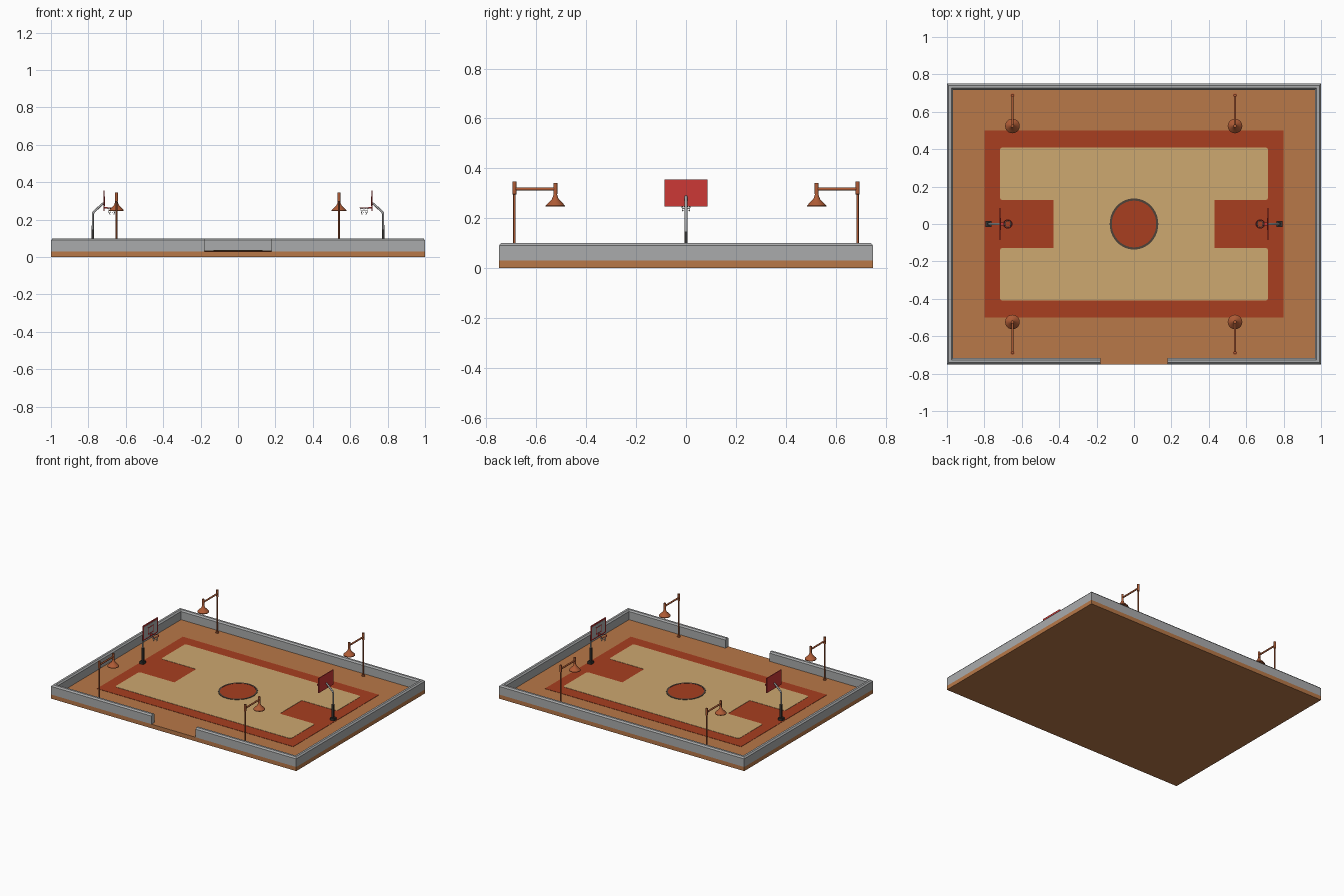
import bpy, bmesh, math
from mathutils import Vector

if "Cube" in bpy.data.objects:
    bpy.data.objects.remove(bpy.data.objects["Cube"])


def material(name, rgb):
    lin = [(c / 255 / 12.92) if c < 11 else ((c / 255 + 0.055) / 1.055) ** 2.4 for c in rgb]
    m = bpy.data.materials.new(name)
    m.diffuse_color = (*lin, 1)
    m.use_nodes = True
    m.node_tree.nodes["Principled BSDF"].inputs["Base Color"].default_value = m.diffuse_color
    return m


CLAY = material("clay_orange", (184, 120, 72))
RED = material("court_red", (168, 62, 32))
TAN = material("court_tan", (205, 168, 112))
GREY = material("wall_grey", (170, 171, 172))
DARK = material("dark_metal", (52, 50, 48))
LINE = material("circle_line", (78, 66, 56))
COPPER = material("lamp_copper", (176, 92, 54))
BOARD = material("board_red", (204, 56, 54))
WHITE = material("net_white", (205, 203, 200))


def finish(name, bm, mat, smooth=False):
    bmesh.ops.recalc_face_normals(bm, faces=bm.faces)
    me = bpy.data.meshes.new(name)
    bm.to_mesh(me)
    bm.free()
    me.materials.append(mat)
    ob = bpy.data.objects.new(name, me)
    bpy.context.collection.objects.link(ob)
    if smooth:
        bpy.context.view_layer.objects.active = ob
        ob.select_set(True)
        bpy.ops.object.shade_smooth_by_angle(angle=math.radians(35))
        ob.select_set(False)
    return ob


def box(name, x0, x1, y0, y1, z0, z1, mat):
    bm = bmesh.new()
    bmesh.ops.create_cube(bm, size=1)
    for v in bm.verts:
        v.co = ((x0 + x1) / 2 + v.co.x * abs(x1 - x0),
                (y0 + y1) / 2 + v.co.y * abs(y1 - y0),
                (z0 + z1) / 2 + v.co.z * (z1 - z0))
    return finish(name, bm, mat)


def lathe(name, profile, centre, mat, n=24, close=False, sy=1.0):
    """Spin (radius, z) points around a vertical axis."""
    bm = bmesh.new()
    rings = [[bm.verts.new((centre[0] + r * math.cos(2 * math.pi * i / n),
                            centre[1] + sy * r * math.sin(2 * math.pi * i / n), z))
              for i in range(n)] for r, z in profile]
    pairs = list(zip(rings, rings[1:])) + ([(rings[-1], rings[0])] if close else [])
    for a, b in pairs:
        for i in range(n):
            bm.faces.new((a[i], a[(i + 1) % n], b[(i + 1) % n], b[i]))
    if not close:
        bm.faces.new(rings[0])
        bm.faces.new(rings[-1])
    return finish(name, bm, mat, True)


def tube(name, points, radius, mat, n=10):
    """Round bar along a path."""
    cu = bpy.data.curves.new(name, 'CURVE')
    cu.dimensions = '3D'
    cu.bevel_depth = radius
    cu.bevel_resolution = n // 4
    cu.use_fill_caps = True
    sp = cu.splines.new('POLY')
    sp.points.add(len(points) - 1)
    for p, co in zip(sp.points, points):
        p.co = (*co, 1)
    cu.materials.append(mat)
    ob = bpy.data.objects.new(name, cu)
    bpy.context.collection.objects.link(ob)
    return ob


# floor slab and red court
box("floor_slab", -1, 1, -0.75, 0.75, 0, 0.03, CLAY)
box("court_border", -0.8, 0.8, -0.5, 0.5, 0.029, 0.032, RED)

# tan playing area with a notch for each key, outer corners rounded
X, Y, KX, KY = 0.717, 0.41, 0.43, 0.128
right = [(X, -Y), (X, -KY), (KX, -KY), (KX, KY), (X, KY), (X, Y)]
bm = bmesh.new()
face = bm.faces.new([bm.verts.new((x, y, 0.031)) for x, y in right + [(-x, -y) for x, y in right]])
corners = [v for v in bm.verts if abs(v.co.x) > 0.7]
bmesh.ops.bevel(bm, geom=corners, offset=0.015, segments=4, profile=0.5, affect='VERTICES')
ext = bmesh.ops.extrude_face_region(bm, geom=bm.faces[:])
for v in ext["geom"]:
    if isinstance(v, bmesh.types.BMVert):
        v.co.z = 0.034
finish("playing_area", bm, TAN)

# centre circle
lathe("centre_circle", [(0.122, 0.033), (0.122, 0.0355)], (0, 0), RED, 48, sy=1.05)
lathe("centre_circle_line", [(0.119, 0.033), (0.119, 0.037), (0.13, 0.037), (0.13, 0.033)],
      (0, 0), LINE, 48, close=True, sy=1.05)

# perimeter wall: chamfered profile swept around, leaving the front gate open
profile = [(0, 0.03), (0, 0.09), (0.009, 0.1), (0.024, 0.1), (0.033, 0.09), (0.033, 0.03)]
bm = bmesh.new()
rows = []
for k, (sx, sy) in enumerate([(0.18, -1), (1, -1), (1, 1), (-1, 1), (-1, -1), (-0.18, -1)]):
    rows.append([bm.verts.new((sx if k in (0, 5) else sx * (1 - d), sy * (0.75 - d), z))
                 for d, z in profile])
m = len(profile)
for a, b in zip(rows, rows[1:]):
    for i in range(m):
        bm.faces.new((a[i], a[(i + 1) % m], b[(i + 1) % m], b[i]))
bm.faces.new(rows[0])
bm.faces.new(rows[-1])
finish("perimeter_wall", bm, GREY)

# four lamps
for x in (-0.65, 0.54):
    for s in (-1, 1):
        py, ly = s * 0.688, s * 0.524
        lathe("lamp_pole", [(0.012, 0.03), (0.012, 0.036), (0.005, 0.038), (0.005, 0.295),
                            (0.008, 0.296), (0.008, 0.346)], (x, py), COPPER, 12)
        tube("lamp_arm", [(x, py, 0.317), (x, ly, 0.317)], 0.006, COPPER)
        lathe("lamp_stem", [(0.008, 0.296), (0.008, 0.34)], (x, ly), COPPER, 12)
        lathe("lamp_shade", [(0.034, 0.25), (0.039, 0.246), (0.039, 0.25), (0.027, 0.263),
                             (0.014, 0.276), (0.01, 0.285), (0.006, 0.298)], (x, ly), COPPER, 24)

# two hoops, mirrored by the sign s
for s in (-1, 1):
    bx = s * 0.717
    inner = bx - s * 0.003
    box("hoop_base", s * 0.762, s * 0.794, -0.016, 0.016, 0.03, 0.05, DARK)
    box("hoop_post_sleeve", s * 0.769, s * 0.783, -0.007, 0.007, 0.05, 0.147, DARK)
    tube("hoop_post", [(s * 0.776, 0, 0.14), (s * 0.776, 0, 0.232), (s * 0.77, 0, 0.242),
                       (s * 0.726, 0, 0.283), (bx, 0, 0.286)], 0.006, GREY)
    # backboard with a pale pane and a target frame on the court side
    box("backboard", inner, bx + s * 0.003, -0.086, 0.086, 0.246, 0.355, BOARD)
    box("backboard_pane", inner, inner - s * 0.0015, -0.076, 0.076, 0.256, 0.345, GREY)
    f = (inner, inner - s * 0.003)
    for z in (0.272, 0.318):
        box("target_bar", *f, -0.032, 0.032, z, z + 0.005, BOARD)
    for y in (-0.032, 0.027):
        box("target_side", *f, y, y + 0.005, 0.277, 0.318, BOARD)
    # rim, bracket and net
    rx = s * 0.675
    rim = [(0.0225 + 0.0025 * math.cos(a * math.pi / 4), 0.263 + 0.0025 * math.sin(a * math.pi / 4))
           for a in range(8)]
    lathe("rim", rim, (rx, 0), BOARD, 24, close=True)
    box("rim_bracket", s * 0.697, inner, -0.008, 0.008, 0.259, 0.267, BOARD)
    bm = bmesh.new()
    n = 10
    levels = [(0.022, 0.262), (0.019, 0.25), (0.016, 0.238), (0.0145, 0.227)]
    rings = [[bm.verts.new((rx + r * math.cos(2 * math.pi * (i + k / 2) / n),
                            r * math.sin(2 * math.pi * (i + k / 2) / n), z)) for i in range(n)]
             for k, (r, z) in enumerate(levels)]
    # diagonal strands
    for a, b in zip(rings, rings[1:]):
        for i in range(n):
            bm.faces.new((a[i], a[(i + 1) % n], b[i]))
            bm.faces.new((b[i], a[(i + 1) % n], b[(i + 1) % n]))
    net = finish("net", bm, WHITE)
    wire = net.modifiers.new("strands", 'WIREFRAME')
    wire.thickness = 0.0014
    wire.use_even_offset = False
